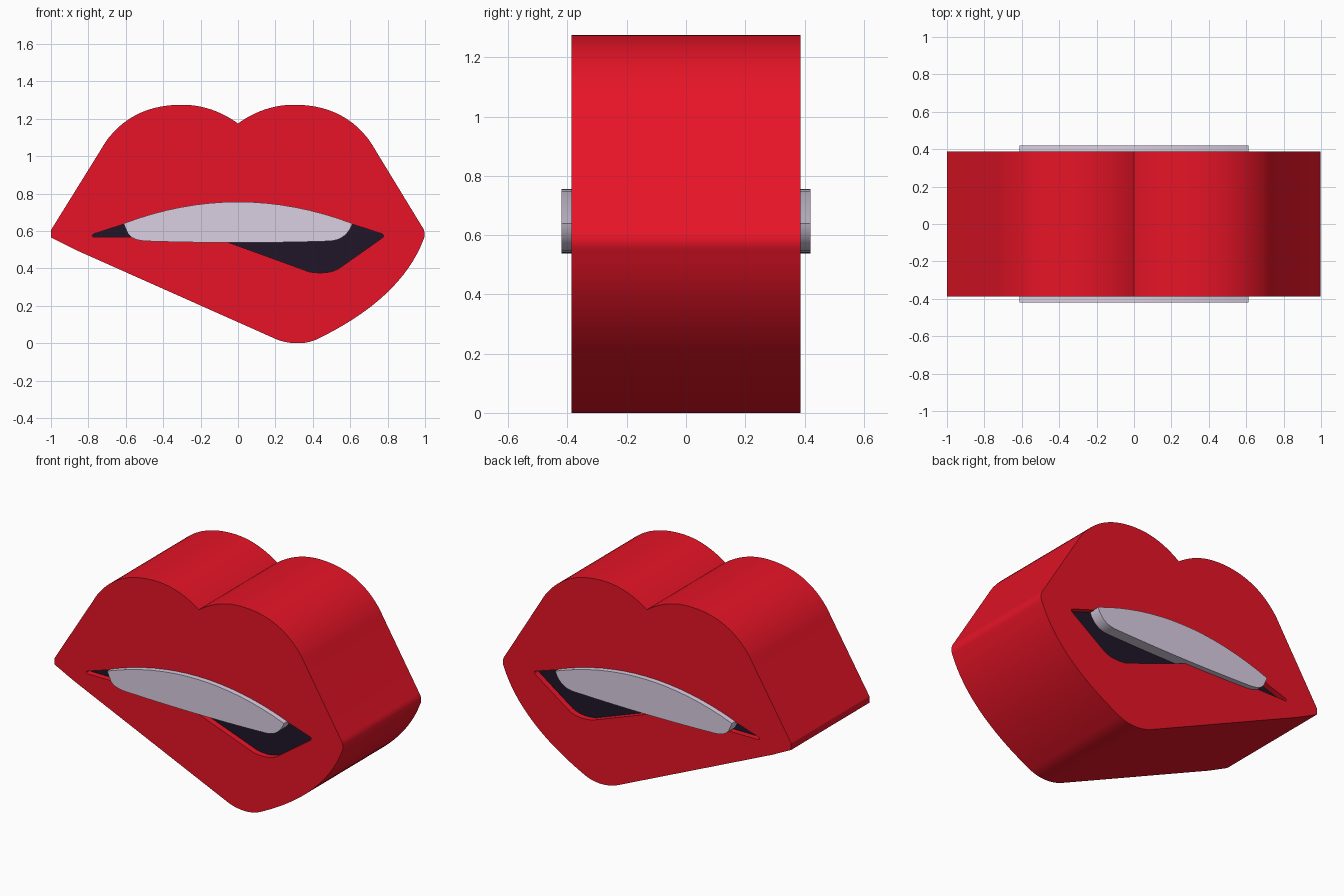
import bpy, bmesh, math
from mathutils import Vector, Matrix

cube = bpy.data.objects.get("Cube")
if cube:
    bpy.data.objects.remove(cube, do_unlink=True)


def material(name, rgb):
    mat = bpy.data.materials.new(name)
    mat.use_nodes = True
    color = (*rgb, 1)
    mat.diffuse_color = color
    for node in mat.node_tree.nodes:
        if node.type == 'BSDF_PRINCIPLED':
            node.inputs["Base Color"].default_value = color
            node.inputs["Roughness"].default_value = 0.5
    return mat


def trace(path, steps=16):
    """Closed outline: pairs are straight lines, quadruples are (control, end) curves."""
    pts = [Vector(path[0])]
    for seg in path[1:]:
        start, end = pts[-1].copy(), Vector(seg[-2:])
        if len(seg) == 2:
            pts.append(end)
            continue
        ctrl = Vector(seg[:2])
        for i in range(1, steps + 1):
            t = i / steps
            pts.append(start * (1 - t) ** 2 + ctrl * 2 * t * (1 - t) + end * t * t)
    if (pts[0] - pts[-1]).length < 1e-4:
        pts.pop()
    return pts


def slab(name, outlines, half_depth, mat):
    """Extrude outlines drawn in the xz plane; an inner outline becomes a hole."""
    curve = bpy.data.curves.new(name + "_profile", 'CURVE')
    curve.dimensions = '2D'
    curve.fill_mode = 'BOTH'
    curve.extrude = half_depth
    for pts in outlines:
        spline = curve.splines.new('POLY')
        spline.points.add(len(pts) - 1)
        for point, p in zip(spline.points, pts):
            point.co = (p.x, p.y, 0, 1)
        spline.use_cyclic_u = True
    temp = bpy.data.objects.new(name + "_profile", curve)
    bpy.context.collection.objects.link(temp)
    depsgraph = bpy.context.evaluated_depsgraph_get()
    mesh = bpy.data.meshes.new_from_object(temp.evaluated_get(depsgraph))
    bpy.data.objects.remove(temp, do_unlink=True)

    # Weld caps to walls and stand the slab upright
    bm = bmesh.new()
    bm.from_mesh(mesh)
    bmesh.ops.remove_doubles(bm, verts=bm.verts, dist=1e-5)
    bm.transform(Matrix.Rotation(math.pi / 2, 4, 'X'))
    bmesh.ops.recalc_face_normals(bm, faces=bm.faces)
    bm.to_mesh(mesh)
    bm.free()
    mesh.name = name
    mesh.materials.clear()
    mesh.materials.append(mat)

    obj = bpy.data.objects.new(name, mesh)
    bpy.context.collection.objects.link(obj)
    bpy.ops.object.select_all(action='DESELECT')
    obj.select_set(True)
    bpy.context.view_layer.objects.active = obj
    bpy.ops.object.shade_smooth_by_angle(angle=math.radians(30))
    return obj


red = material("lip_red", (0.8, 0.007, 0.02))
dark = material("mouth_dark", (0.014, 0.008, 0.022))
ivory = material("tooth_white", (0.7, 0.62, 0.76))

# Outer lip outline, clockwise from the cleft of the upper lip
lip_outline = trace([
    (0, 1.175),
    (0.14, 1.275, 0.3, 1.275),
    (0.55, 1.275, 0.69, 1.1),
    (0.71, 1.075, 0.73, 1.04),
    (0.98, 0.63),
    (1.01, 0.59, 0.99, 0.55),
    (0.87, 0.24, 0.43, 0.025),
    (0.38, 0, 0.32, 0),
    (0.25, 0, 0.19, 0.028),
    (-0.87, 0.5),
    (-1, 0.565),
    (-1, 0.605),
    (-0.73, 1.04),
    (-0.71, 1.075, -0.69, 1.1),
    (-0.55, 1.275, -0.3, 1.275),
    (-0.14, 1.275, 0, 1.175),
])

# Opening between the lips, drooping on the left side
mouth_outline = trace([
    (-0.77, 0.585),
    (-0.6, 0.64),
    (0, 0.87, 0.6, 0.64),
    (0.77, 0.585),
    (0.79, 0.575, 0.76, 0.555),
    (0.54, 0.4),
    (0.48, 0.365, 0.38, 0.382),
    (-0.04, 0.535),
    (-0.14, 0.568, -0.22, 0.568),
    (-0.77, 0.568),
    (-0.79, 0.572, -0.77, 0.585),
])

# Row of upper teeth
teeth_outline = trace([
    (-0.612, 0.64),
    (0, 0.872, 0.612, 0.64),
    (0.58, 0.552, 0.49, 0.546),
    (0, 0.53, -0.49, 0.546),
    (-0.57, 0.55, -0.59, 0.59),
    (-0.612, 0.64),
])

slab("lips", [lip_outline, mouth_outline], 0.387, red)
slab("mouth_interior", [mouth_outline], 0.35, dark)
slab("upper_teeth", [teeth_outline], 0.42, ivory)
